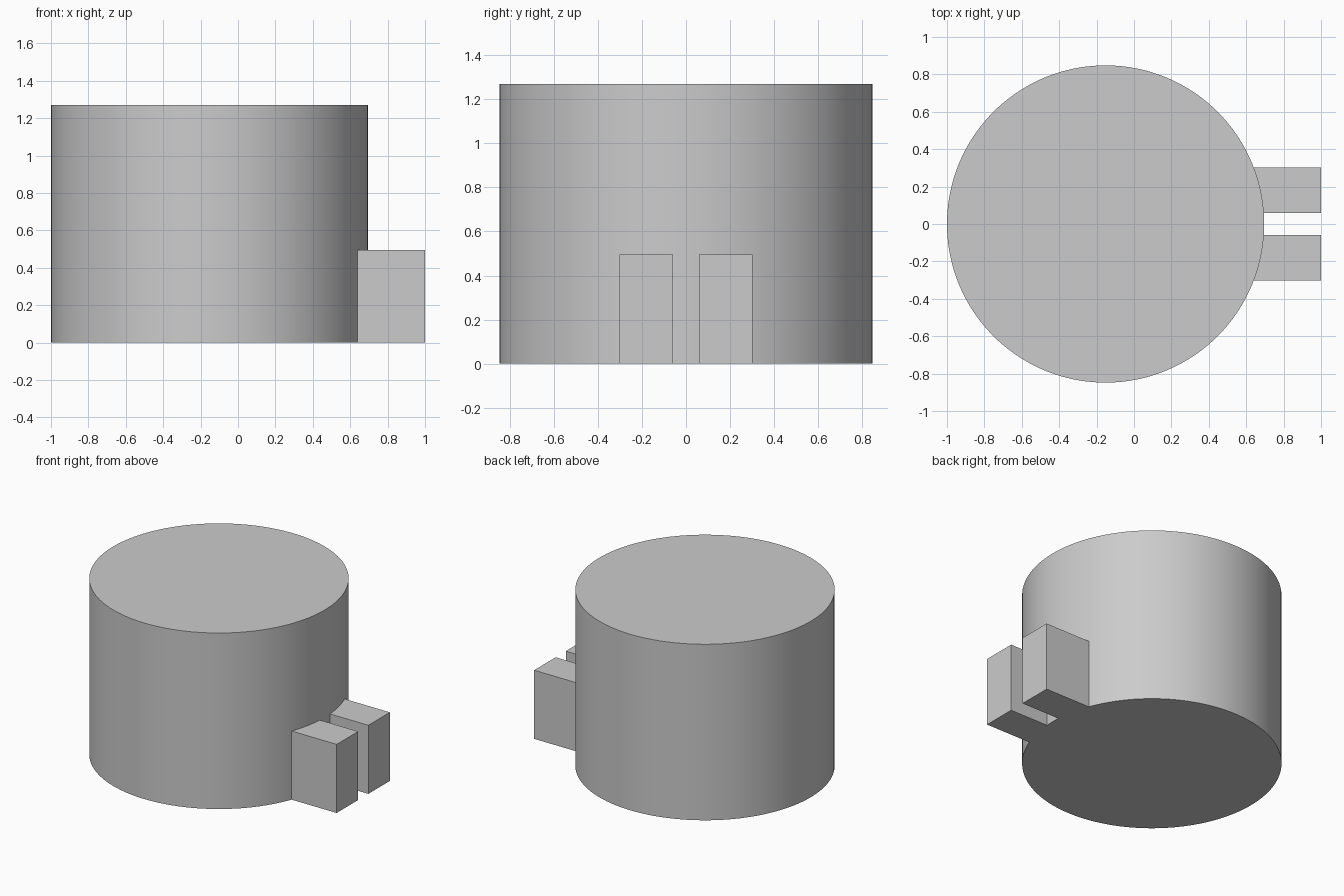
import bpy, bmesh
from math import asin, sin, cos

cube = bpy.data.objects.get("Cube")
if cube:
    bpy.data.objects.remove(cube, do_unlink=True)

CENTRE_X, RADIUS, HEIGHT = -0.152, 0.848, 1.27
LUG_IN, LUG_OUT, LUG_TOP, LUG_END = 0.058, 0.303, 0.495, 1.0

grey = bpy.data.materials.new("light_grey")
grey.use_nodes = True
colour = (0.6, 0.6, 0.6, 1)
grey.diffuse_color = colour
grey.node_tree.nodes["Principled BSDF"].inputs["Base Color"].default_value = colour

# Drum body
bpy.ops.mesh.primitive_cylinder_add(vertices=128, radius=RADIUS, depth=HEIGHT,
                                    location=(CENTRE_X, 0, HEIGHT / 2))
drum = bpy.context.object
drum.name = "drum"
drum.data.materials.append(grey)
bpy.ops.object.shade_smooth_by_angle()


def add_lug(name, side):
    """Upright block whose inner end follows the drum wall."""
    a0, a1 = asin(LUG_IN / RADIUS), asin(LUG_OUT / RADIUS)
    steps = 8
    outline = [(LUG_END, LUG_IN), (LUG_END, LUG_OUT)]
    for i in range(steps + 1):
        a = a1 + (a0 - a1) * i / steps
        outline.append((CENTRE_X + RADIUS * cos(a) - 0.002, RADIUS * sin(a)))
    bm = bmesh.new()
    base = bm.faces.new([bm.verts.new((x, side * y, 0)) for x, y in outline])
    ext = bmesh.ops.extrude_face_region(bm, geom=[base], use_keep_orig=True)
    for v in ext["geom"]:
        if isinstance(v, bmesh.types.BMVert):
            v.co.z = LUG_TOP
    bmesh.ops.recalc_face_normals(bm, faces=bm.faces)
    mesh = bpy.data.meshes.new(name)
    bm.to_mesh(mesh)
    bm.free()
    mesh.materials.append(grey)
    bpy.context.collection.objects.link(bpy.data.objects.new(name, mesh))


# Pair of lugs on the +x side
add_lug("back_lug", 1)
add_lug("front_lug", -1)
